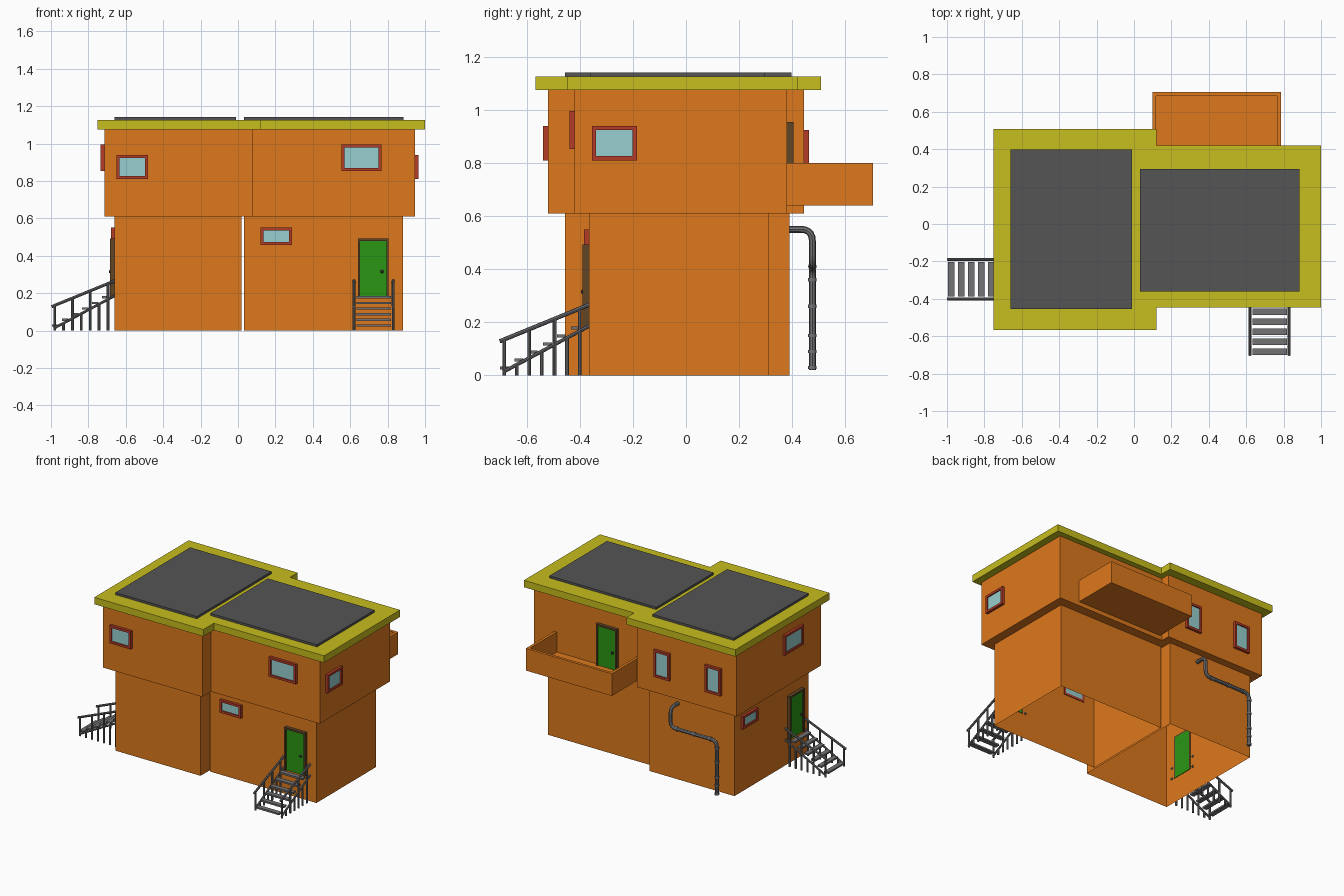
import bpy, bmesh
from math import radians
from mathutils import Matrix, Vector

if "Cube" in bpy.data.objects:
    bpy.data.objects.remove(bpy.data.objects["Cube"])


def material(name, rgb):
    m = bpy.data.materials.new(name)
    m.diffuse_color = (*rgb, 1)
    m.use_nodes = True
    m.node_tree.nodes["Principled BSDF"].inputs["Base Color"].default_value = m.diffuse_color
    return m


ORANGE = material("orange_wall", (0.72, 0.19, 0.012))
YELLOW = material("yellow_trim", (0.57, 0.51, 0.013))
DARK = material("dark_roof", (0.09, 0.09, 0.09))
METAL = material("metal", (0.17, 0.17, 0.18))
BROWN = material("brown_frame", (0.12, 0.06, 0.02))
GREEN = material("green_door", (0.023, 0.305, 0.007))
RED = material("red_frame", (0.46, 0.045, 0.02))
GLASS = material("glass", (0.31, 0.62, 0.62))
BLACK = material("knob", (0.03, 0.03, 0.03))


def finish(name, bm, mat, fix=True):
    if fix:
        bmesh.ops.recalc_face_normals(bm, faces=bm.faces)
    me = bpy.data.meshes.new(name)
    bm.to_mesh(me)
    bm.free()
    me.materials.append(mat)
    ob = bpy.data.objects.new(name, me)
    bpy.context.collection.objects.link(ob)
    return ob


def box(bm, x0, x1, y0, y1, z0, z1, M=Matrix()):
    T = Matrix.Translation(((x0 + x1) / 2, (y0 + y1) / 2, (z0 + z1) / 2))
    S = Matrix.Diagonal((x1 - x0, y1 - y0, z1 - z0, 1))
    bmesh.ops.create_cube(bm, size=1, matrix=M @ T @ S)


def rod(bm, a, b, r, M=Matrix(), sides=8):
    a, b = Vector(a), Vector(b)
    R = (b - a).to_track_quat('Z', 'Y').to_matrix().to_4x4()
    bmesh.ops.create_cone(bm, cap_ends=True, segments=sides, radius1=r, radius2=r,
                          depth=(b - a).length, matrix=M @ Matrix.Translation((a + b) / 2) @ R)


def place(x, y, turn):
    """Local frame on a wall: -y points out of the wall."""
    return Matrix.Translation((x, y, 0)) @ Matrix.Rotation(radians(turn), 4, 'Z')


def loft(name, rings, mat, cap=False):
    """Rectangular rings (rect, z) joined into an open shell."""
    bm = bmesh.new()
    loops = []
    for (x0, x1, y0, y1), z in rings:
        loops.append([bm.verts.new(p) for p in ((x0, y0, z), (x1, y0, z), (x1, y1, z), (x0, y1, z))])
    for lo, hi in zip(loops, loops[1:]):
        for i in range(4):
            j = (i + 1) % 4
            bm.faces.new((lo[i], lo[j], hi[j], hi[i]))
    if cap:
        bm.faces.new(loops[-1])
    finish(name, bm, mat, fix=False)


# House halves: open-bottomed shells with overhanging upper floor and roof
HALVES = {
    "left": ((-.66, .02, -.455, .39), (-.715, .08, -.52, .445),
             (-.75, .12, -.567, .508), (-.66, -.01, -.455, .397)),
    "right": ((.032, .882, -.365, .312), (-.035, .947, -.42, .38),
              (-.09, 1.0, -.447, .42), (.032, .884, -.362, .295)),
}
for side, (low, up, roof, slab) in HALVES.items():
    loft(side + "_walls", [(low, 0), (low, .61), (up, .61), (up, 1.075)], ORANGE)
    loft(side + "_roof_trim", [(up, 1.075), (roof, 1.075), (roof, 1.125), (slab, 1.125)], YELLOW)
    loft(side + "_roof_panel", [(slab, 1.125), (slab, 1.141)], DARK, cap=True)


def framed(bm, w, z0, z1, t, depth, M, sill=True):
    h = w / 2
    box(bm, -h, -h + t, -depth, .004, z0, z1, M)
    box(bm, h - t, h, -depth, .004, z0, z1, M)
    box(bm, -h + t, h - t, -depth, .004, z1 - t, z1, M)
    if sill:
        box(bm, -h + t, h - t, -depth, .004, z0, z0 + t, M)


# Windows: x, y, turn, width, bottom, top
WINDOWS = [
    (-.565, -.52, 0, .17, .81, .94), (.66, -.42, 0, .215, .853, .995),
    (.205, -.365, 0, .17, .457, .55), (.947, -.27, 90, .17, .81, .94),
    (-.715, -.19, -90, .215, .853, .995), (-.66, .23, -90, .17, .457, .55),
    (-.127, .445, 180, .125, .73, .925), (-.535, .445, 180, .125, .73, .925),
]
for n, (x, y, turn, w, z0, z1) in enumerate(WINDOWS, 1):
    M = place(x, y, turn)
    bm = bmesh.new()
    framed(bm, w, z0, z1, .016, .019, M)
    finish(f"window_frame_{n}", bm, RED)
    bm = bmesh.new()
    box(bm, -w / 2 + .014, w / 2 - .014, -.01, .003, z0 + .014, z1 - .014, M)
    finish(f"window_glass_{n}", bm, GLASS)

# Doors with frame and knob
for n, (x, y, turn, z) in enumerate([(.723, -.365, 0, .18), (-.66, -.295, -90, .18),
                                     (.355, .38, 180, .643)], 1):
    M = place(x, y, turn)
    bm = bmesh.new()
    framed(bm, .165, z, z + .312, .012, .024, M, sill=False)
    finish(f"door_frame_{n}", bm, BROWN)
    bm = bmesh.new()
    box(bm, -.072, .072, -.014, .004, z, z + .302, M)
    finish(f"door_panel_{n}", bm, GREEN)
    bm = bmesh.new()
    bmesh.ops.create_uvsphere(bm, u_segments=10, v_segments=6, radius=.009,
                              matrix=M @ Matrix.Translation((.047, -.022, z + .135)))
    finish(f"door_knob_{n}", bm, BLACK)

# Balcony: solid floor and three parapets
bm = bmesh.new()
box(bm, .098, .785, .38, .705, .64, .655)
box(bm, .098, .118, .38, .705, .655, .8)
box(bm, .765, .785, .38, .705, .655, .8)
box(bm, .118, .765, .685, .705, .655, .8)
finish("balcony", bm, ORANGE)

# Stairs: treads, stringers, handrails and posts, built once per door
for name, M in (("front_stairs", place(.725, -.365, 0)), ("side_stairs", place(-.66, -.295, -90))):
    bm = bmesh.new()
    for i in range(6):
        v = -.318 + i * .0535
        box(bm, -.092, .092, v - .017, v + .017, .022 + i * .03, .034 + i * .03, M)
    for u in (-.105, .105):
        rod(bm, (u, -.337, .128), (u, .005, .268), .008, M)
        rod(bm, (u, -.325, .012), (u, .008, .19), .007, M)
        for i in range(4):
            v = -.32 + i * .095
            rod(bm, (u, v, 0), (u, v, .135 + (v + .32) * .41), .007, M)
            if i < 3:
                v += .047
                rod(bm, (u, v, 0), (u, v, .015 + (v + .325) * .53), .007, M)
    for ob_face in bm.faces:
        ob_face.smooth = False
    finish(name, bm, METAL)

# Drain pipe: swept path with rounded corners
path = [Vector(p) for p in ((-.21, .385, .55), (-.21, .476, .55), (-.21, .476, .41),
                            (-.58, .476, .41), (-.58, .476, .02))]
pts = [path[0]]
for a, b, c in zip(path, path[1:], path[2:]):
    p = b + (a - b).normalized() * .045
    q = b + (c - b).normalized() * .045
    for k in range(6):
        t = k / 5
        pts.append(p * (1 - t) ** 2 + b * 2 * t * (1 - t) + q * t * t)
pts.append(path[-1])
cu = bpy.data.curves.new("drain_pipe", 'CURVE')
cu.dimensions = '3D'
cu.bevel_depth = .013
cu.bevel_resolution = 2
cu.use_fill_caps = True
sp = cu.splines.new('POLY')
sp.points.add(len(pts) - 1)
for s, p in zip(sp.points, pts):
    s.co = (*p, 1)
cu.materials.append(METAL)
pipe = bpy.data.objects.new("drain_pipe", cu)
bpy.context.collection.objects.link(pipe)
bpy.context.view_layer.objects.active = pipe
pipe.select_set(True)
bpy.ops.object.convert(target='MESH')
bpy.ops.object.shade_smooth_by_angle()

# Pipe collars
bm = bmesh.new()
for z in (.36, .26, .15, .09, .03):
    rod(bm, (-.58, .476, z - .006), (-.58, .476, z + .006), .016, sides=12)
for x in (-.26, -.4, -.53):
    rod(bm, (x - .006, .476, .41), (x + .006, .476, .41), .016, sides=12)
finish("pipe_collars", bm, METAL)
